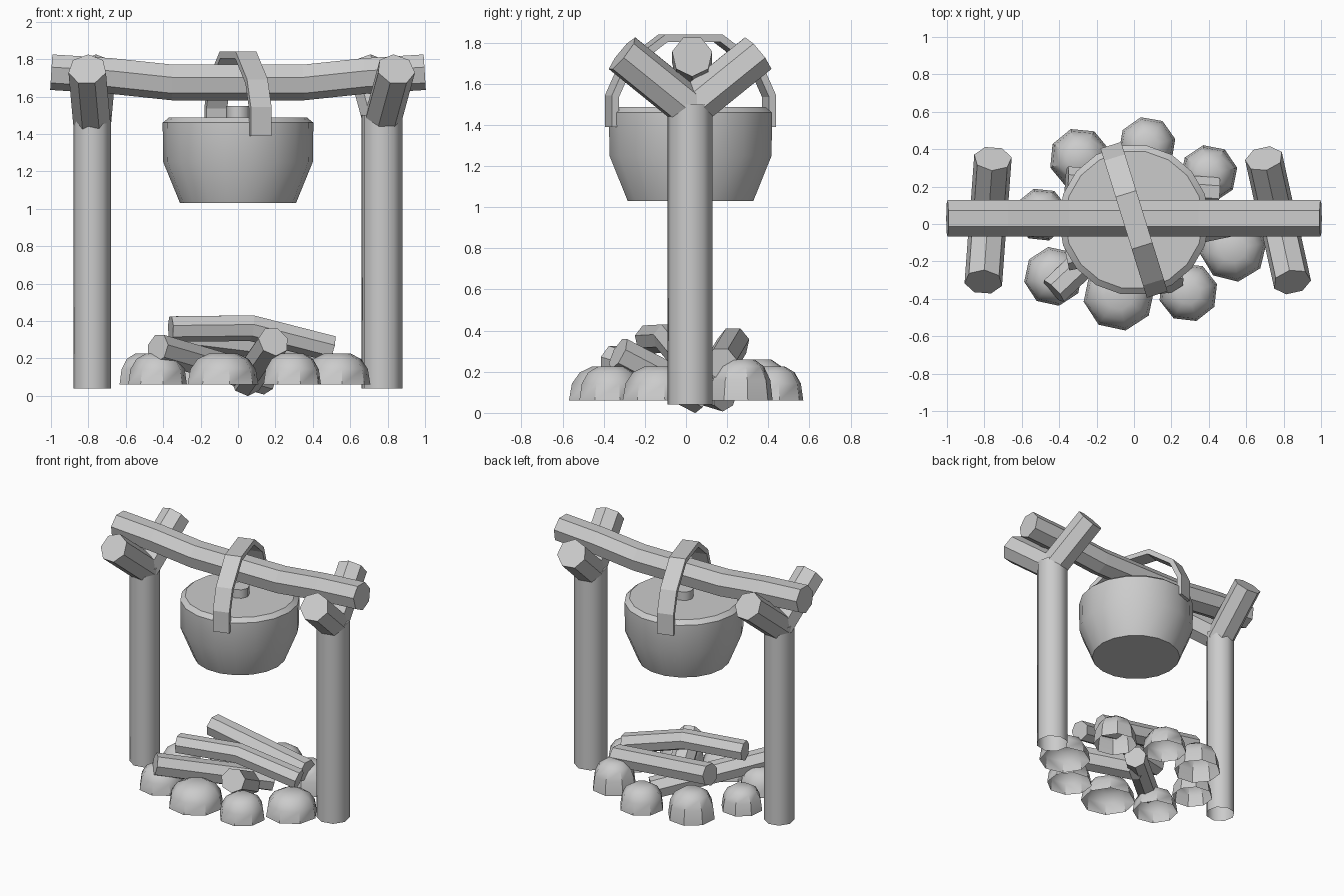
import bpy, bmesh, math
from mathutils import Vector, Matrix

if "Cube" in bpy.data.objects:
    bpy.data.objects.remove(bpy.data.objects["Cube"])


def finish(name, bm, smooth=None):
    bmesh.ops.recalc_face_normals(bm, faces=bm.faces)
    me = bpy.data.meshes.new(name)
    bm.to_mesh(me)
    bm.free()
    ob = bpy.data.objects.new(name, me)
    bpy.context.collection.objects.link(ob)
    if smooth:
        bpy.ops.object.select_all(action='DESELECT')
        ob.select_set(True)
        bpy.context.view_layer.objects.active = ob
        bpy.ops.object.shade_smooth_by_angle(angle=math.radians(smooth))
    return ob


def ngon(r, n=7, turn=0.0):
    # polygon section with a flat side on top
    return [(r * math.sin(math.pi * (2 * i + 1) / n + turn),
             r * math.cos(math.pi * (2 * i + 1) / n + turn)) for i in range(n)]


def sweep(name, pts, section, caps=(True, True), side=None, smooth=None):
    # sweep a section along a path, mitred at the bends
    pts = [Vector(p) for p in pts]
    bm = bmesh.new()
    rings = []
    for i, p in enumerate(pts):
        a = (p - pts[i - 1]).normalized() if i else None
        b = (pts[i + 1] - p).normalized() if i < len(pts) - 1 else None
        d = ((a or b) + (b or a)).normalized()
        u = Vector(side) if side else d.cross(Vector((0, 0, 1)))
        if u.length < 1e-4:
            u = Vector((1, 0, 0))
        u.normalize()
        v = u.cross(d)
        k = 1 / max(0.5, d.dot(a or b))
        rings.append([bm.verts.new(p + u * s + v * t * k) for s, t in section])
    n = len(section)
    for r0, r1 in zip(rings, rings[1:]):
        for i in range(n):
            bm.faces.new((r0[i], r0[(i + 1) % n], r1[(i + 1) % n], r1[i]))
    if caps[0]:
        bm.faces.new(rings[0])
    if caps[1]:
        bm.faces.new(rings[-1])
    return finish(name, bm, smooth)


def lathe(name, profile, sides, loc, turn=0.0, close_bottom=True, smooth=None):
    bm = bmesh.new()
    rings = [[bm.verts.new((loc[0] + r * math.cos(turn + 2 * math.pi * i / sides),
                            loc[1] + r * math.sin(turn + 2 * math.pi * i / sides),
                            loc[2] + z)) for i in range(sides)] for r, z in profile]
    for r0, r1 in zip(rings, rings[1:]):
        for i in range(sides):
            j = (i + 1) % sides
            bm.faces.new((r0[i], r0[j], r1[j], r1[i]))
    bm.faces.new(rings[-1])
    if close_bottom:
        bm.faces.new(rings[0])
    return finish(name, bm, smooth)


# forked posts, open at the foot
for label, x, r, lean in (("left", -0.78, 0.102, 0.025), ("right", 0.77, 0.112, -0.075)):
    sweep(label + "_post", [(x, 0.02, 0.04), (x, 0.02, 1.50)],
          ngon(r, 8, 0.2), caps=(False, True), smooth=60)
    for end, s in (("front", -1), ("back", 1)):
        sweep(f"{label}_{end}_prong",
              [(x, 0.02 - s * 0.01, 1.47), (x + s * lean, 0.02 + s * 0.33, 1.745)],
              ngon(0.103, 7, math.pi))

# sagging crossbeam
sweep("crossbeam", [(-0.998, 0.03, 1.735), (-0.68, 0.03, 1.715), (-0.35, 0.03, 1.68),
                    (0.35, 0.03, 1.68), (0.68, 0.03, 1.715), (0.998, 0.03, 1.735)], ngon(0.1))

# cooking pot and lid knob
lathe("pot", [(0.31, 1.03), (0.40, 1.25), (0.403, 1.46), (0.37, 1.487)], 18, (0, 0.022, 0), smooth=30)
lathe("lid_knob", [(0.065, 1.48), (0.065, 1.55)], 8, (0, 0.022, 0), smooth=50)

# strap handle looped over the beam
along = Vector((0.297, -0.955, 0))
across = Vector((0.955, 0.297, 0))
arc = [(-0.40, 1.39), (-0.40, 1.54), (-0.335, 1.68), (-0.14, 1.822),
       (0.14, 1.822), (0.335, 1.68), (0.40, 1.54), (0.40, 1.39)]
w, t = 0.058, 0.018
sweep("pot_handle", [Vector((0, 0.022, z)) + along * s for s, z in arc],
      [(-w, -t), (w, -t), (w, t), (-w, t)], side=across)

# firewood
logs = [
    (0.072, [(-0.36, -0.18, 0.36), (0.07, -0.09, 0.365), (0.50, 0.0, 0.255)]),
    (0.08, [(-0.43, -0.36, 0.255), (0.15, 0.19, 0.085)]),
    (0.085, [(0.19, -0.33, 0.29), (0.04, 0.08, 0.075)]),
    (0.08, [(-0.36, 0.23, 0.34), (0.45, 0.17, 0.24)]),
]
for i, (r, pts) in enumerate(logs):
    sweep(f"log_{i + 1}", pts, ngon(r))

# ring of hearth stones, open underneath: x, y, radius
stones = [(0.07, 0.42, 0.15), (0.40, 0.27, 0.15), (0.53, -0.13, 0.175), (0.29, -0.365, 0.155),
          (-0.08, -0.38, 0.187), (-0.43, -0.28, 0.155), (-0.495, 0.05, 0.14), (-0.29, 0.35, 0.16)]
for i, (x, y, r) in enumerate(stones):
    h = 0.2 if i in (1, 7) else 0.165
    lathe(f"hearth_stone_{i + 1}",
          [(r * 1.03, 0), (r * 0.95, h * 0.5), (r * 0.74, h * 0.83), (r * 0.42, h)],
          8, (x, y, 0.06), turn=0.39 + math.atan2(y, x), close_bottom=False, smooth=40)
